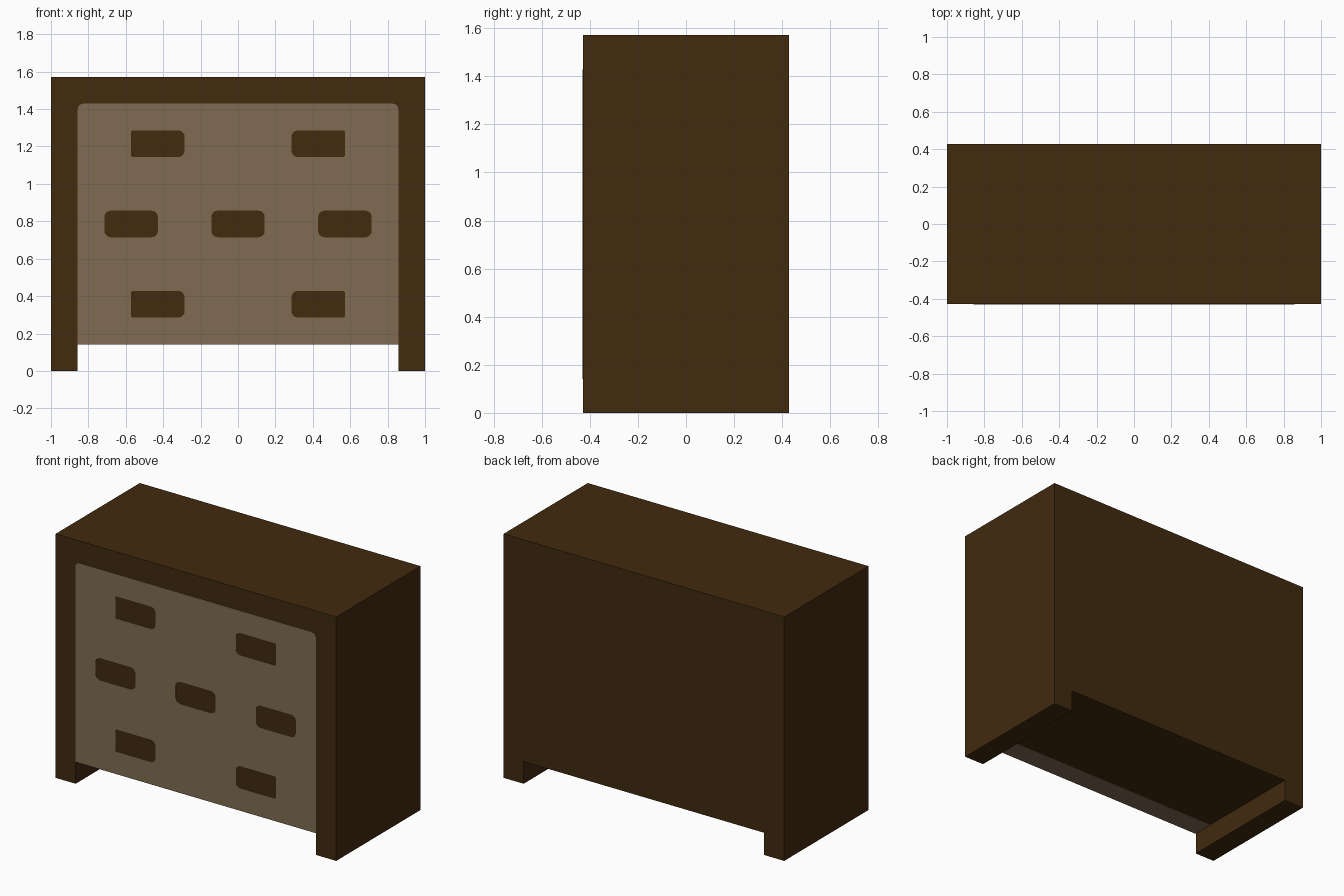
import bpy, bmesh, math

if "Cube" in bpy.data.objects:
    bpy.data.objects.remove(bpy.data.objects["Cube"])

U = 1 / 7            # the model sits on a grid of sevenths
FRONT = -3 * U
T = 0.002            # thickness of the inlaid plates


def material(name, rgb):
    m = bpy.data.materials.new(name)
    m.diffuse_color = (*rgb, 1)
    m.use_nodes = True
    m.node_tree.nodes["Principled BSDF"].inputs["Base Color"].default_value = m.diffuse_color
    return m


brown = material("dark brown", (0.053, 0.0235, 0.0045))
tan = material("tan", (0.216, 0.150, 0.084))


def extrude_profile(name, pts, y0, y1, mat):
    """Solid from an x-z outline, extruded along y."""
    bm = bmesh.new()
    face = bm.faces.new([bm.verts.new((x, y0, z)) for x, z in pts])
    new = bmesh.ops.extrude_face_region(bm, geom=[face])["geom"]
    verts = [v for v in new if isinstance(v, bmesh.types.BMVert)]
    bmesh.ops.translate(bm, verts=verts, vec=(0, y1 - y0, 0))
    bmesh.ops.recalc_face_normals(bm, faces=bm.faces)
    me = bpy.data.meshes.new(name)
    bm.to_mesh(me)
    bm.free()
    me.materials.append(mat)
    ob = bpy.data.objects.new(name, me)
    bpy.context.collection.objects.link(ob)
    return ob


def rounded(x0, x1, z0, z1, radii, steps=5):
    """Rectangle outline; radii run bottom left, bottom right, top right, top left."""
    corners = [(x0, z0, 1, 1), (x1, z0, -1, 1), (x1, z1, -1, -1), (x0, z1, 1, -1)]
    pts = []
    for i, ((x, z, sx, sz), r) in enumerate(zip(corners, radii)):
        if r == 0:
            pts.append((x, z))
            continue
        for k in range(steps + 1):
            a = math.pi + i * math.pi / 2 + k / steps * math.pi / 2
            pts.append((x + sx * r + r * math.cos(a), z + sz * r + r * math.sin(a)))
    return pts


# Cabinet body with side legs
extrude_profile("cabinet_body",
                [(-1, 0), (-6 * U, 0), (-6 * U, U), (6 * U, U), (6 * U, 0),
                 (1, 0), (1, 11 * U), (-1, 11 * U)], FRONT, -FRONT, brown)

# Front panel with seven slot openings showing the body behind
outlines = [rounded(-6 * U, 6 * U, U, 10 * U, (0, 0, 0.03, 0.03))]
big, small = 0.035, 0.01
for z in (2 * U, 8 * U):
    outlines.append(rounded(-4 * U, -2 * U, z, z + U, (small, big, big, small)))
    outlines.append(rounded(2 * U, 4 * U, z, z + U, (big, small, small, big)))
for x in (-5 * U, -U, 3 * U):
    outlines.append(rounded(x, x + 2 * U, 5 * U, 6 * U, (big,) * 4))

curve = bpy.data.curves.new("front_panel", 'CURVE')
curve.dimensions = '2D'
curve.fill_mode = 'BOTH'
curve.extrude = T / 2
for pts in outlines:
    s = curve.splines.new('POLY')
    s.points.add(len(pts) - 1)
    for p, (x, z) in zip(s.points, pts):
        p.co = (x, z, 0, 1)
    s.use_cyclic_u = True
curve.materials.append(tan)
panel = bpy.data.objects.new("front_panel", curve)
bpy.context.collection.objects.link(panel)
panel.rotation_euler = (math.pi / 2, 0, 0)
panel.location = (0, FRONT - T / 2, 0)
bpy.context.view_layer.objects.active = panel
panel.select_set(True)
bpy.ops.object.convert(target='MESH')

# Underside strip where the panel turns under the front edge
extrude_profile("panel_underside",
                [(-6 * U, U - T), (6 * U, U - T), (6 * U, U), (-6 * U, U)],
                FRONT - T, FRONT + U, tan)
